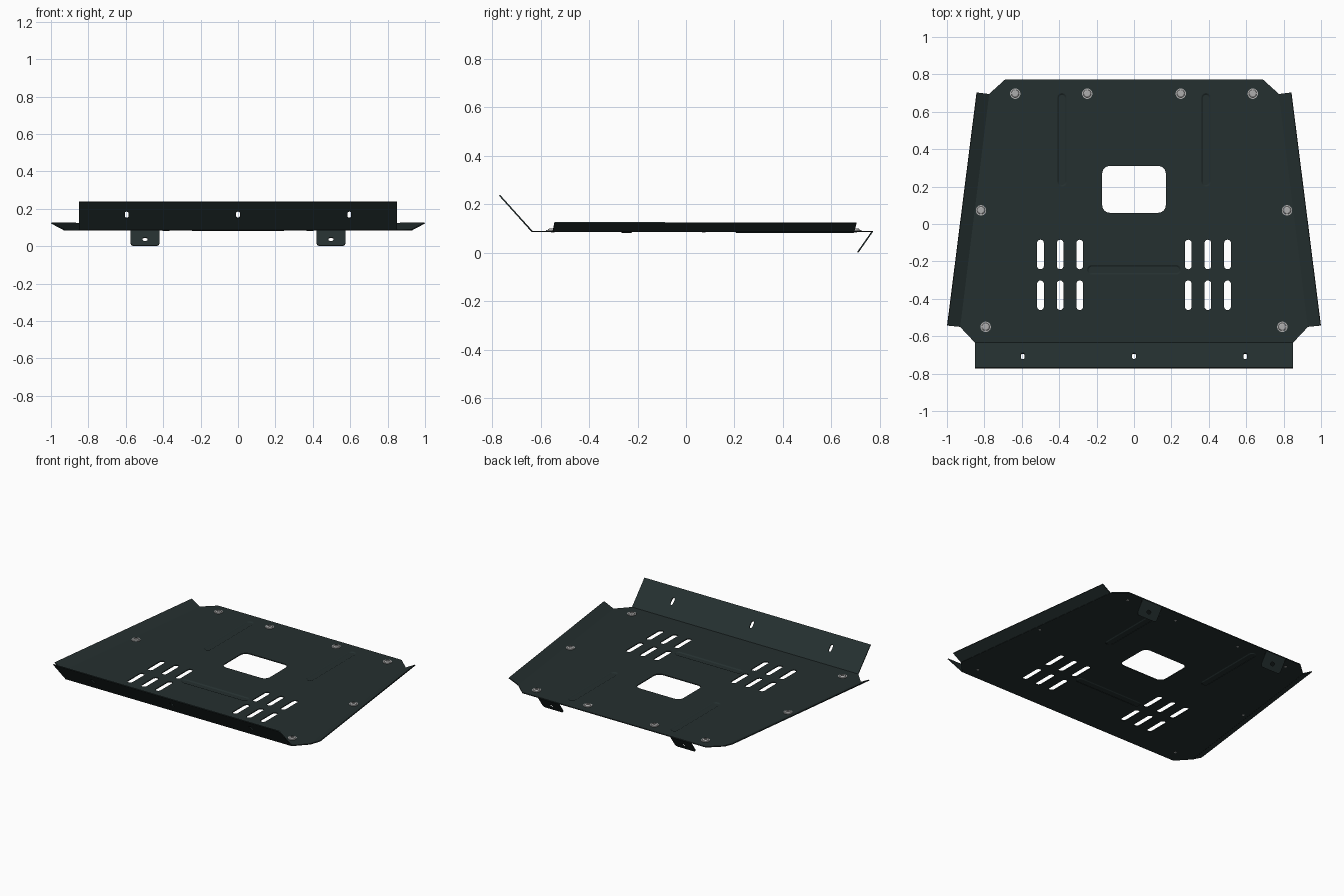
import bpy
import bmesh
from math import pi, cos, sin
from mathutils import Vector, Matrix

cube = bpy.data.objects.get("Cube")
if cube:
    bpy.data.objects.remove(cube)

Z = 0.088       # mid height of the plate
T = 0.006       # sheet thickness
TOP = Z + T / 2


def material(name, color, metallic=0.0):
    m = bpy.data.materials.new(name)
    m.use_nodes = True
    m.diffuse_color = color
    m.node_tree.nodes["Principled BSDF"].inputs["Base Color"].default_value = color
    return m


PAINT = material("dark slate paint", (0.018, 0.029, 0.029, 1))
STEEL = material("bolt steel", (0.42, 0.42, 0.42, 1))


def link(name, data, mat):
    ob = bpy.data.objects.new(name, data)
    bpy.context.collection.objects.link(ob)
    data.materials.clear()
    data.materials.append(mat)
    return ob


def rounded(cx, cy, hw, hh, r, n=6):
    """Rounded rectangle outline; a slot when r equals the smaller half size."""
    pts = []
    for q, (sx, sy) in enumerate([(1, 1), (-1, 1), (-1, -1), (1, -1)]):
        for i in range(n + 1):
            a = (q + i / n) * pi / 2
            pts.append((cx + sx * (hw - r) + r * cos(a), cy + sy * (hh - r) + r * sin(a)))
    return pts


def sheet(name, loops, matrix):
    """Flat sheet metal: first loop is the outline, the others are holes."""
    cu = bpy.data.curves.new(name, 'CURVE')
    cu.dimensions = '2D'
    cu.fill_mode = 'BOTH'
    cu.extrude = T / 2
    for loop in loops:
        sp = cu.splines.new('POLY')
        sp.points.add(len(loop) - 1)
        for p, (x, y) in zip(sp.points, loop):
            p.co = (x, y, 0, 1)
        sp.use_cyclic_u = True
    tmp = bpy.data.objects.new(name + "_outline", cu)
    bpy.context.collection.objects.link(tmp)
    mesh = bpy.data.meshes.new_from_object(tmp.evaluated_get(bpy.context.evaluated_depsgraph_get()))
    bpy.data.objects.remove(tmp)
    mesh.transform(matrix)
    return link(name, mesh, PAINT)


def frame(origin, u, v):
    """Matrix of the plane through origin along u and towards v."""
    u = Vector(u).normalized()
    n = u.cross(Vector(v)).normalized()
    m = Matrix((u, n.cross(u), n)).transposed().to_4x4()
    m.translation = origin
    return m


# Main plate with access window, vent slots and bead openings
half = [(0.69, 0.772), (0.775, 0.695), (0.93, -0.55), (0.85, -0.635)]
outline = half + [(-x, y) for x, y in reversed(half)]
window = rounded(0, 0.185, 0.17, 0.125, 0.04)
vents = [rounded(s * x, y, 0.018, 0.079, 0.018)
         for s in (-1, 1) for x in (0.29, 0.395, 0.5) for y in (-0.163, -0.381)]
beads = {"right_bead": (-0.385, 0.45, 0.026, 0.25),
         "left_bead": (0.385, 0.45, 0.026, 0.25),
         "front_bead": (0, -0.245, 0.252, 0.026)}
openings = [rounded(*b, 0.026) for b in beads.values()]
sheet("main_plate", [outline, window] + vents + openings, Matrix.Translation((0, 0, Z)))

# Pressed stiffening beads, shallow trays sunk into the plate
for name, (cx, cy, hw, hh) in beads.items():
    bm = bmesh.new()
    rings = []
    for inset, z in ((0, TOP), (0.003, TOP - 0.001), (0.009, TOP - 0.005)):
        ring = rounded(cx, cy, hw - inset, hh - inset, 0.026 - inset)
        rings.append([bm.verts.new((x, y, z)) for x, y in ring])
    for a, b in zip(rings, rings[1:]):
        for i in range(len(a)):
            j = (i + 1) % len(a)
            bm.faces.new((a[i], a[j], b[j], b[i]))
    bm.faces.new(rings[-1])
    bmesh.ops.remove_doubles(bm, verts=bm.verts, dist=1e-5)
    bmesh.ops.recalc_face_normals(bm, faces=bm.faces)
    bm.faces.ensure_lookup_table()
    if bm.faces[-1].normal.z < 0:
        bmesh.ops.reverse_faces(bm, faces=bm.faces)
    mesh = bpy.data.meshes.new(name)
    bm.to_mesh(mesh)
    bm.free()
    ob = link(name, mesh, PAINT)
    mod = ob.modifiers.new("thickness", 'SOLIDIFY')
    mod.thickness = 0.004
    mod.offset = -1

# Front flange, folded up and forward, with three slots
fold = Vector((0, -0.635, Z))
rise = Vector((0, -0.135, 0.15))
length = rise.length
flange = [(-0.85, 0), (0.85, 0), (0.85, length), (-0.85, length)]
slots = [rounded(x, length * 0.54, 0.01, 0.024, 0.01) for x in (-0.595, 0, 0.595)]
sheet("front_flange", [flange] + slots, frame(fold, (1, 0, 0), rise))

# Side flanges and rear brackets
for s, side in ((1, "left"), (-1, "right")):
    corners = [Vector((s * x, y, z)) for x, y, z in
               [(0.93, -0.55, Z), (0.775, 0.695, Z), (0.84, 0.703, 0.124), (0.998, -0.543, 0.124)]]
    m = frame(corners[0], corners[1] - corners[0], corners[3] - corners[0])
    flat = [(m.inverted() @ c).xy[:] for c in corners]
    sheet(side + "_side_flange", [flat], m)

    drop = Vector((0, -0.06, -0.086))
    d = drop.length
    tab = [p for p in rounded(0, d / 2, 0.077, d / 2, 0.02) if p[1] > d / 2]
    tab += [(-0.077, 0), (0.077, 0)]
    hole = rounded(0, d * 0.6, 0.015, 0.011, 0.011)
    sheet(side + "_rear_bracket", [tab, hole], frame((s * 0.497, 0.769, Z), (1, 0, 0), drop))


# Bolt: washer, rounded head with a hexagonal socket, and shank end
def lathe_bolt(name):
    bm = bmesh.new()
    n = 18
    profile = [(0.008, -T - 0.002), (0.008, 0), (0.028, 0), (0.028, 0.003), (0.021, 0.003),
               (0.019, 0.007), (0.014, 0.01), (0.01, 0.01), (0.01, 0.004)]
    rings = [[bm.verts.new((r * cos(2 * pi * i / n), r * sin(2 * pi * i / n), z))
              for i in range(n)] for r, z in profile]
    for a, b in zip(rings, rings[1:]):
        for i in range(n):
            j = (i + 1) % n
            bm.faces.new((a[i], a[j], b[j], b[i]))
    bm.faces.new(rings[0][::-1])
    bm.faces.new(rings[-1])
    mesh = bpy.data.meshes.new(name)
    bm.to_mesh(mesh)
    bm.free()
    return mesh


bolt_mesh = lathe_bolt("bolt")
for s, side in ((1, "left"), (-1, "right")):
    for i, (x, y) in enumerate([(0.635, 0.697), (0.25, 0.697), (0.818, 0.073), (0.793, -0.55)]):
        bolt = link(f"{side}_bolt_{i + 1}", bolt_mesh, STEEL)
        bolt.location = (s * x, y, TOP)
